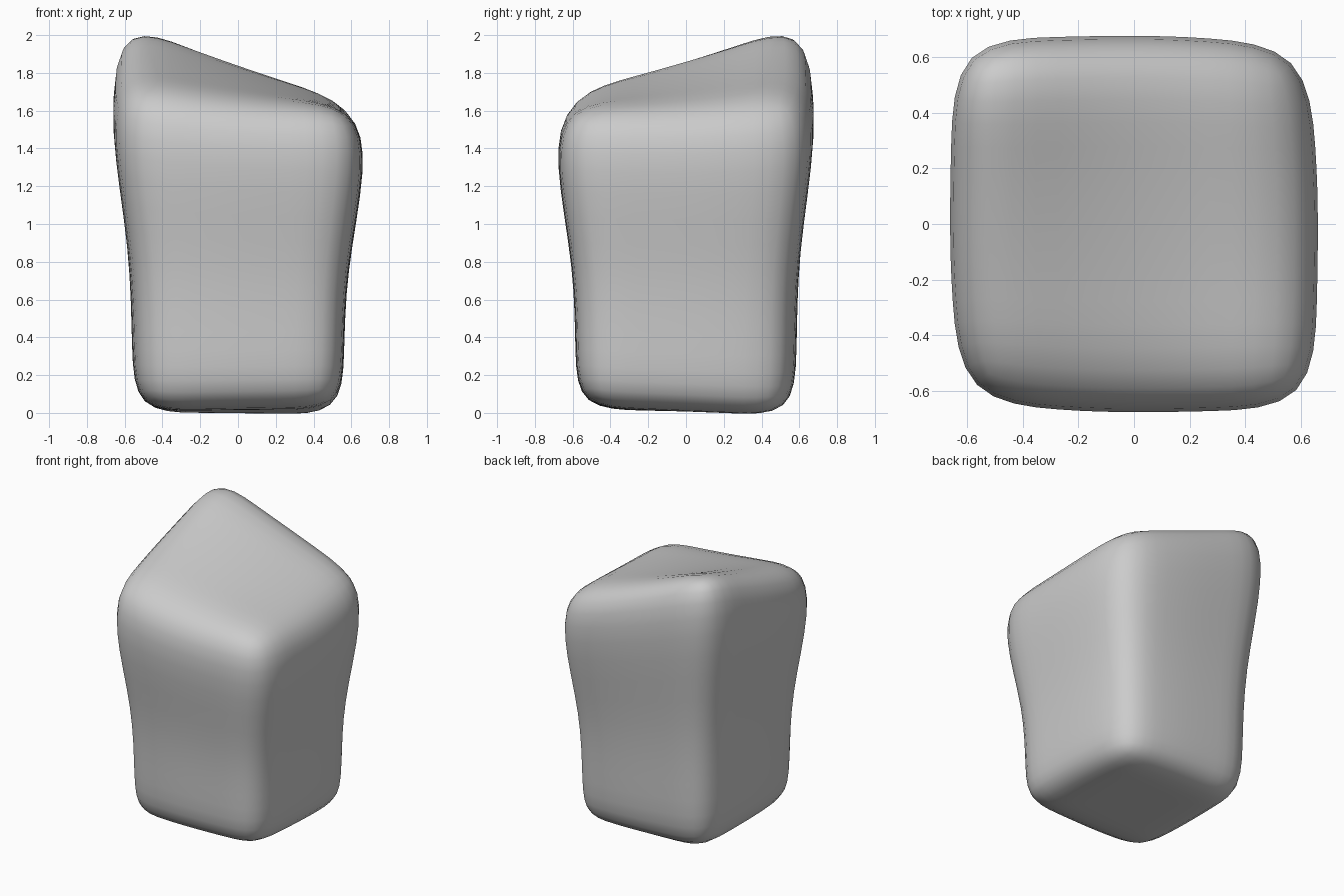
import bpy, bmesh

cube = bpy.data.objects.get("Cube")
if cube:
    bpy.data.objects.remove(cube, do_unlink=True)

# Plain grey stone
grey = bpy.data.materials.new("plain_grey")
grey.use_nodes = True
grey.diffuse_color = (0.6, 0.6, 0.6, 1)
grey.node_tree.nodes["Principled BSDF"].inputs["Base Color"].default_value = grey.diffuse_color

# Height fraction, half width and half depth of each cage ring, bottom to top
RINGS = [(0, .545, .57), (.17, .565, .59), (.45, .57, .59), (.81, .69, .705), (1, .63, .645)]
# Corner heights of the sloping top and the slightly tilted base, by (x side, y side)
TOP = {(-1, -1): 1.72, (1, -1): 1.63, (-1, 1): 2.15, (1, 1): 1.66}
BASE = {(-1, -1): .015, (1, -1): .035, (-1, 1): 0, (1, 1): -.02}


def spread(a):
    """Push the cage loops into place across a face."""
    return a * .8 if abs(a) < .75 else a


def blend(corners, u, v):
    """Height on the patch between four corners."""
    return sum(z * (1 + i * u) * (1 + j * v) / 4 for (i, j), z in corners.items())


def shape(co):
    u, v = spread(co.x), spread(co.y)
    t, half_x, half_y = RINGS[round((co.z + 1) * 2)]
    # Sides bulge, so the upright edges are drawn in, two of them more
    pinch = .045 + .02 * u * v
    x = u * half_x * (1 - pinch * v * v)
    y = v * half_y * (1 - pinch * u * u)
    # The top sags a little between its corners
    top = blend(TOP, u, v) - .025 * (1 - u * u * v * v)
    base = blend(BASE, u, v)
    return x, y, base + t * (top - base)


# Block cage: gridded cube, tapered with a slanted top
bm = bmesh.new()
bmesh.ops.create_cube(bm, size=2)
bmesh.ops.subdivide_edges(bm, edges=bm.edges[:], cuts=3, use_grid_fill=True)
for vert in bm.verts:
    vert.co = shape(vert.co)
bmesh.ops.recalc_face_normals(bm, faces=bm.faces[:])
for face in bm.faces:
    face.smooth = True
mesh = bpy.data.meshes.new("stone_block")
bm.to_mesh(mesh)
bm.free()
mesh.materials.append(grey)
block = bpy.data.objects.new("stone_block", mesh)
bpy.context.collection.objects.link(block)

# Soft rounded edges
soft = block.modifiers.new("rounding", "SUBSURF")
soft.levels = soft.render_levels = 2
